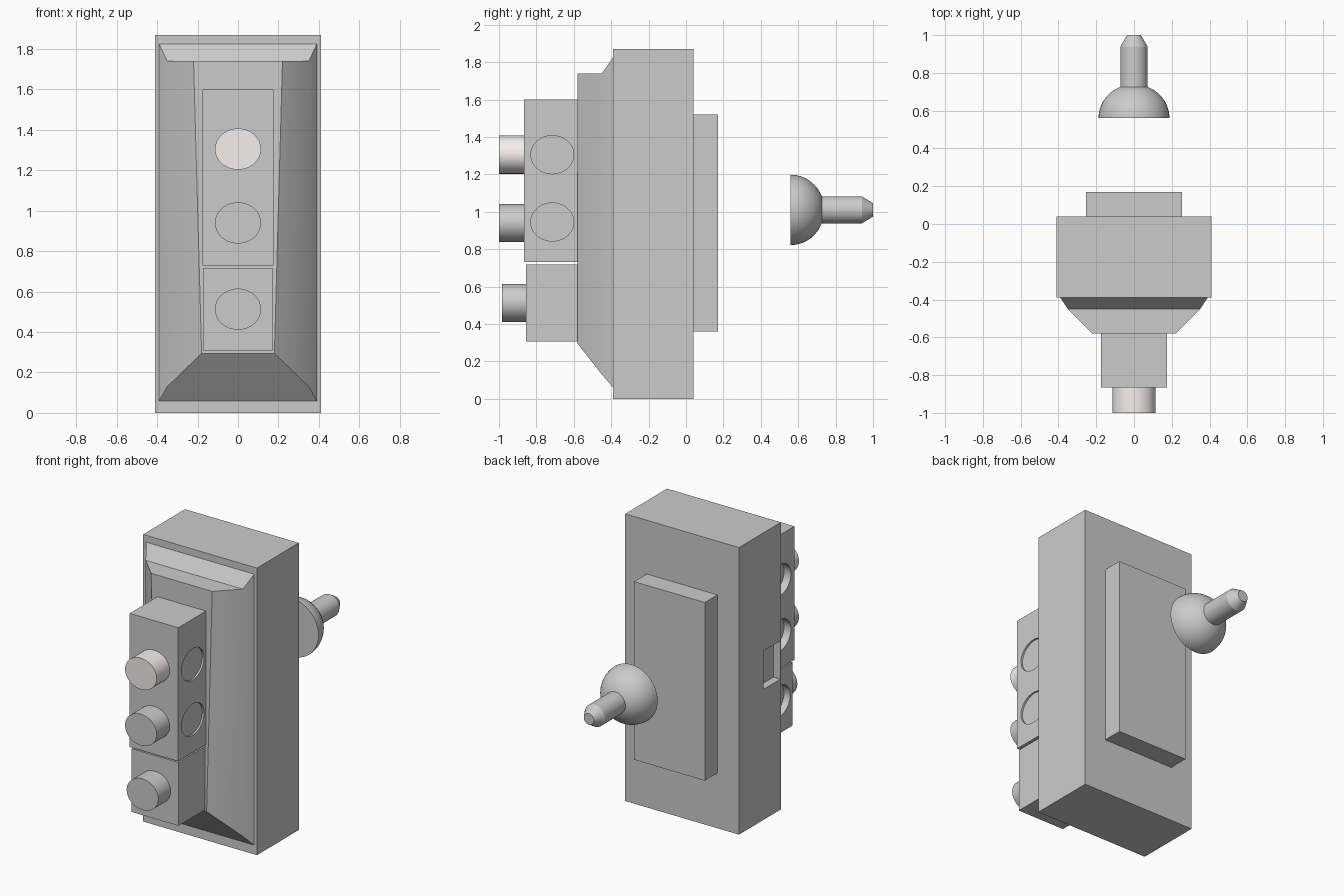
import bpy, bmesh
from math import cos, sin, tau, radians

if "Cube" in bpy.data.objects:
    bpy.data.objects.remove(bpy.data.objects["Cube"])


def make(name, verts, faces, smooth=False):
    mesh = bpy.data.meshes.new(name)
    mesh.from_pydata(verts, [], faces)
    bm = bmesh.new()
    bm.from_mesh(mesh)
    bmesh.ops.recalc_face_normals(bm, faces=bm.faces)
    bm.to_mesh(mesh)
    bm.free()
    ob = bpy.data.objects.new(name, mesh)
    bpy.context.collection.objects.link(ob)
    if smooth:
        bpy.ops.object.select_all(action='DESELECT')
        ob.select_set(True)
        bpy.context.view_layer.objects.active = ob
        bpy.ops.object.shade_smooth_by_angle(angle=radians(30))
    return ob


def loft(name, rings, smooth=False):
    """Join rings of equal point count and cap both ends."""
    n = len(rings[0])
    verts = [p for r in rings for p in r]
    faces = [tuple(range(n)), tuple(range(len(verts) - n, len(verts)))]
    for k in range(len(rings) - 1):
        for i in range(n):
            j = (i + 1) % n
            faces.append((k*n + i, k*n + j, k*n + n + j, k*n + n + i))
    return make(name, verts, faces, smooth)


def box(name, x0, x1, y0, y1, z0, z1):
    return loft(name, [[(x0, y, z0), (x1, y, z0), (x1, y, z1), (x0, y, z1)] for y in (y0, y1)])


def circle_y(y, z, rx, rz, n=48):
    return [(rx*cos(tau*i/n), y, z + rz*sin(tau*i/n)) for i in range(n)]


def circle_x(x, y, z, ry, rz, n=48):
    return [(x, y + ry*cos(tau*i/n), z + rz*sin(tau*i/n)) for i in range(n)]


def cut(target, cutter):
    cutter.hide_render = True
    cutter.display_type = 'WIRE'
    mod = target.modifiers.new("cut", 'BOOLEAN')
    mod.operation = 'DIFFERENCE'
    mod.solver = 'EXACT'
    mod.object = cutter
    bpy.context.view_layer.objects.active = target
    bpy.ops.object.modifier_apply(modifier=mod.name)
    bpy.data.objects.remove(cutter)


# Main housing with a shallow pocket on the left side
housing = box("housing", -0.41, 0.41, -0.39, 0.04, 0, 1.87)
cut(housing, box("pocket_cutter", -0.5, -0.36, -0.385, -0.21, 0.85, 1.10))

# Raised plate on the back
box("back_plate", -0.255, 0.255, 0.04, 0.17, 0.36, 1.52)

# Sloped front cover: y, half width bottom, half width top, z bottom, z top
sections = [(-0.39, 0.39, 0.39, 0.06, 1.825),
            (-0.45, 0.35, 0.35, 0.13, 1.74),
            (-0.58, 0.18, 0.22, 0.295, 1.74)]
loft("front_cover", [[(-b, y, z0), (b, y, z0), (t, y, z1), (-t, y, z1)]
                     for y, b, t, z0, z1 in sections], True)

# Lamp boxes
upper = box("upper_lamp_box", -0.175, 0.175, -0.865, -0.578, 0.73, 1.60)
lower = box("lower_lamp_box", -0.17, 0.17, -0.855, -0.578, 0.305, 0.717)

# Round recesses in the box sides: deep on the left, slight on the right
for target, z, right in ((upper, 1.305, 0.163), (upper, 0.945, 0.163), (lower, 0.515, None)):
    for x0, x1 in ((-0.3, -0.125), (right, 0.3)):
        if x0 is not None:
            rings = [circle_x(x, -0.715, z, 0.115, 0.102) for x in (x0, x1)]
            cut(target, loft("recess_cutter", rings, True))

# Front lenses, the top one slightly tinted
lenses = [loft("lens_" + n, [circle_y(y, z, 0.114, 0.102), circle_y(back, z, 0.114, 0.102)], True)
          for n, z, y, back in (("top", 1.305, -1.0, -0.864),
                                ("middle", 0.94, -1.0, -0.864),
                                ("bottom", 0.513, -0.983, -0.854))]
tint = bpy.data.materials.new("warm_white")
tint.diffuse_color = (0.92, 0.86, 0.85, 1)
tint.use_nodes = True
tint.node_tree.nodes["Principled BSDF"].inputs["Base Color"].default_value = tint.diffuse_color
lenses[0].data.materials.append(tint)

# Half dome and pointed pin behind the housing
dome = [circle_y(0.56 + 0.18*sin(tau/4*k/12), 1.01, 0.188*cos(tau/4*k/12), 0.188*cos(tau/4*k/12))
        for k in range(12)]
loft("half_dome", dome, True)
pin = [(0.70, 0.072), (0.94, 0.072), (1.0, 0.036)]
loft("pin", [circle_y(y, 1.01, r, r) for y, r in pin], True)
